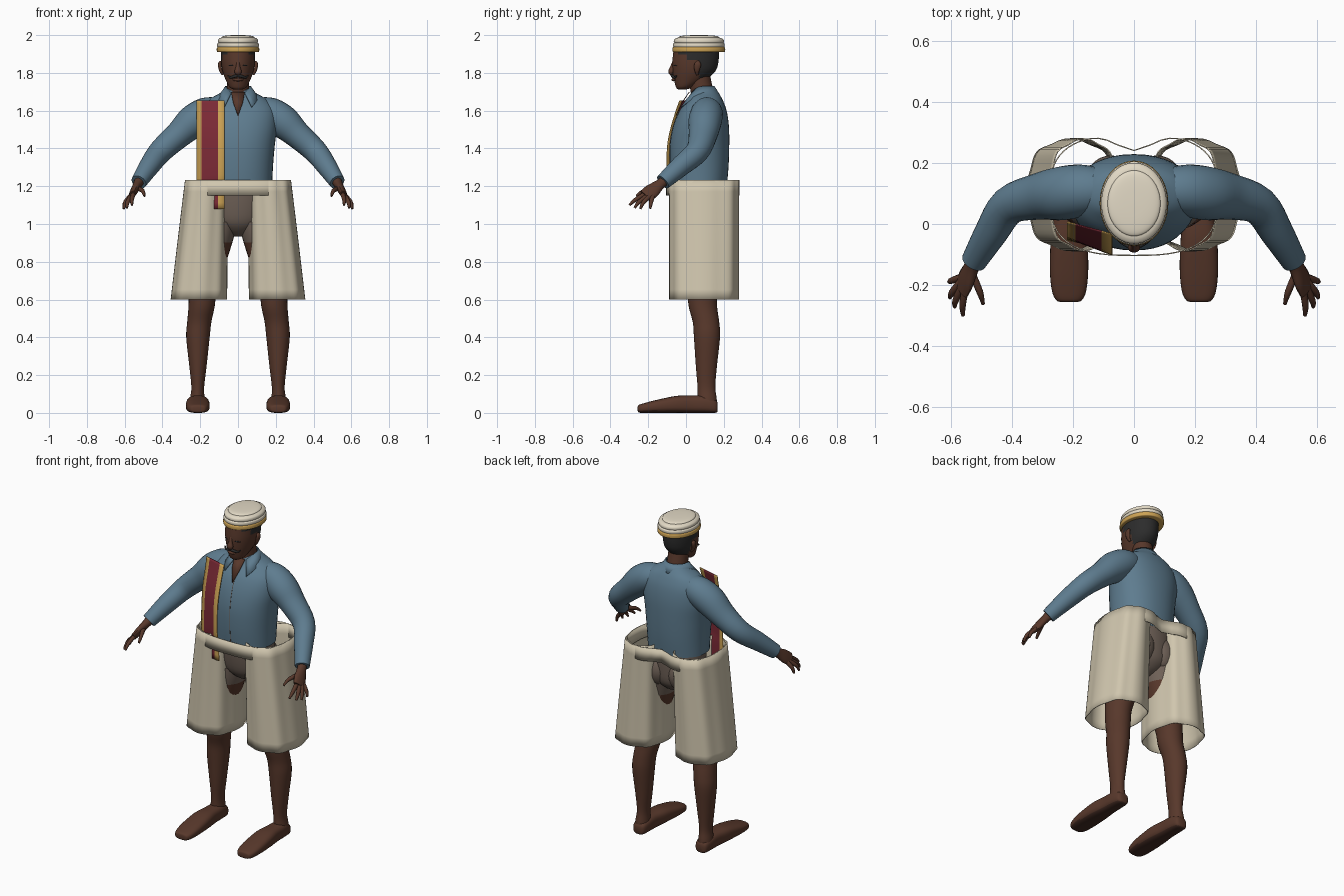
import bpy, bmesh, math
from mathutils import Vector

cube = bpy.data.objects.get("Cube")
if cube:
    bpy.data.objects.remove(cube, do_unlink=True)


def material(name, *rgb):
    lin = [(c / 255 / 12.92 if c < 11 else ((c / 255 + 0.055) / 1.055) ** 2.4) for c in rgb]
    m = bpy.data.materials.new(name)
    m.use_nodes = True
    m.diffuse_color = (*lin, 1)
    bsdf = m.node_tree.nodes["Principled BSDF"]
    bsdf.inputs["Base Color"].default_value = (*lin, 1)
    bsdf.inputs["Roughness"].default_value = 0.8
    return m


SKIN = material("brown skin", 88, 56, 43)
HAIR = material("black hair", 44, 44, 44)
SHIRT = material("blue cloth", 94, 124, 143)
CREAM = material("cream cloth", 208, 198, 174)
CAP = material("pale cap cloth", 226, 217, 197)
GOLD = material("gold trim", 204, 162, 84)
MAROON = material("maroon cloth", 124, 42, 54)
GREY = material("grey underwear", 112, 98, 88)
SOLE = material("dark sole", 66, 42, 34)


def build(name, bm, mats, rule=None, angle=50, thick=0):
    bmesh.ops.recalc_face_normals(bm, faces=bm.faces)
    for f in bm.faces:
        if rule:
            f.material_index = rule(f.calc_center_median(), f.normal)
    mesh = bpy.data.meshes.new(name)
    bm.to_mesh(mesh)
    bm.free()
    for m in mats:
        mesh.materials.append(m)
    ob = bpy.data.objects.new(name, mesh)
    bpy.context.collection.objects.link(ob)
    bpy.ops.object.select_all(action="DESELECT")
    ob.select_set(True)
    bpy.context.view_layer.objects.active = ob
    bpy.ops.object.shade_smooth_by_angle(angle=math.radians(angle))
    if thick:
        ob.modifiers.new("thickness", "SOLIDIFY").thickness = thick
    return ob


def smooth(secs, steps):
    """Catmull-Rom interpolation of section tuples."""
    out = []
    for i in range(len(secs) - 1):
        a, b, c, d = (secs[max(0, min(len(secs) - 1, i + k))] for k in (-1, 0, 1, 2))
        for s in range(steps):
            t = s / steps
            out.append([q + 0.5 * t * (r - p + t * (2 * p - 5 * q + 4 * r - s_ + t * (3 * (q - r) + s_ - p)))
                        for p, q, r, s_ in zip(a, b, c, d)])
    return out + [list(secs[-1])]


def sheet(name, rows, mats, closed=False, caps=False, side=1, **kw):
    bm = bmesh.new()
    vs = [[bm.verts.new((p[0] * side, p[1], p[2])) for p in row] for row in rows]
    n = len(vs[0])
    for a, b in zip(vs, vs[1:]):
        for i in range(n if closed else n - 1):
            j = (i + 1) % n
            bm.faces.new((a[i], a[j], b[j], b[i]))
    if caps:
        bm.faces.new(vs[0])
        bm.faces.new(vs[-1])
    return build(name, bm, mats, **kw)


def loft(name, secs, mats, kind="flat", n=28, power=2, ripple=0, steps=4, caps=True, **kw):
    """Sections are x, y, z, first radius, second radius."""
    rows = []
    secs = smooth(secs, steps)
    for k, (x, y, z, ru, rv) in enumerate(secs):
        u, v = Vector((1, 0, 0)), Vector((0, 1, 0))
        if kind == "foot":
            v = Vector((0, 0, 1))
        elif kind == "limb":
            d = Vector(secs[min(k + 1, len(secs) - 1)][:3]) - Vector(secs[max(k - 1, 0)][:3])
            d.normalize()
            u = (v - d * v.dot(d)).normalized()
            v = d.cross(u)
        row = []
        for i in range(n):
            a = math.tau * i / n
            c, s = math.cos(a), math.sin(a)
            r = 1 + ripple * math.cos(8 * a)
            c = math.copysign(abs(c) ** (2 / power), c) * r
            s = math.copysign(abs(s) ** (2 / power), s) * r
            row.append(Vector((x, y, z)) + u * (ru * c) + v * (rv * s))
        rows.append(row)
    return sheet(name, rows, mats, closed=True, caps=caps, **kw)


def limb(name, pts, mats, n=14, **kw):
    return loft(name, [(*p, p[3]) if len(p) == 4 else p for p in pts], mats, kind="limb", n=n, **kw)


# Shirt body, neckline and placket
torso = [(0, .07, 1.19, .18, .145), (0, .07, 1.3, .185, .155), (0, .072, 1.42, .195, .157),
         (0, .08, 1.52, .207, .147), (0, .09, 1.6, .2, .125), (0, .1, 1.655, .16, .095),
         (0, .1, 1.69, .1, .075), (0, .095, 1.715, .066, .062)]
loft("shirt_body", torso, [SHIRT], n=40, power=2.2)
sheet("neckline_skin", [[(-.036, .016, 1.7), (.036, .016, 1.7)], [(-.026, -.022, 1.645), (.026, -.022, 1.645)],
                        [(-.001, -.055, 1.575), (.001, -.055, 1.575)]], [SKIN], thick=.004)
limb("shirt_placket", [(.004, p[1] - p[4], p[2], .002) for p in torso[:5]], [GREY], n=6)

# Folded collar, open at the front with two points
upper, lower = [], []
for i in range(25):
    t = i / 12 - 1
    a = math.radians(t * 148)
    front = max(0, (abs(t) - .55) / .45)
    upper.append((.068 * math.sin(a), .085 + .066 * math.cos(a), 1.73 - .035 * front ** 2))
    lower.append((.098 * math.sin(a) * (1 + .4 * front), .09 + .092 * math.cos(a) - .04 * front ** 2,
                  1.68 - .06 * front ** 2))
sheet("collar", [upper, lower], [SHIRT], thick=.006)

# Head, with hair on the back and upper sides
loft("head", [(0, -.02, 1.712, .022, .022), (0, -.008, 1.725, .045, .045), (0, .022, 1.765, .066, .086),
              (0, .043, 1.81, .082, .113), (0, .05, 1.86, .089, .122), (0, .055, 1.93, .09, .12)],
     [SKIN, HAIR], n=48, steps=8,
     rule=lambda c, n: int(c.y > .07 and c.z > 1.755 or c.z > 1.87 and c.y > .0 or c.z > 1.9 and c.y > -.04))
limb("neck", [(0, .1, 1.62, .07), (0, .085, 1.7, .06), (0, .07, 1.78, .058)], [SKIN], n=24)
limb("nose", [(0, -.064, 1.86, .008), (0, -.072, 1.83, .012), (0, -.078, 1.805, .016, .02),
              (0, -.07, 1.79, .008)], [SKIN])
limb("moustache", [(-.054, -.05, 1.785, .003), (-.04, -.06, 1.776, .006), (-.018, -.071, 1.782, .008),
                   (0, -.074, 1.785, .007), (.018, -.071, 1.782, .008), (.04, -.06, 1.776, .006),
                   (.054, -.05, 1.785, .003)], [HAIR], n=8)
limb("lips", [(-.028, -.058, 1.763, .004), (0, -.068, 1.764, .009), (.028, -.058, 1.763, .004)], [SKIN], n=8)

# Round cap: gold band, two rolls, domed crown
def ring(z, k):
    return (0, .068, z, .112 * k, .139 * k)

loft("cap_band", [ring(1.91, .95), ring(1.914, 1), ring(1.932, 1), ring(1.938, .95)], [GOLD], n=48)
loft("cap_lower_roll", [ring(1.934, .93), ring(1.94, .98), ring(1.954, .98), ring(1.96, .92)], [CAP], n=48)
loft("cap_upper_roll", [ring(1.958, .92), ring(1.964, .955), ring(1.976, .94), ring(1.984, .86),
                        ring(1.987, .78)], [CAP], n=48)
loft("cap_crown", [ring(1.98, .77), ring(1.99, .765), ring(1.996, .65), ring(1.999, .4), ring(2, .05)],
     [CAP], n=48)

# Hips in underwear
loft("underwear", [(0, .09, .935, .03, .03), (0, .09, .96, .08, .075), (0, .09, 1.01, .145, .115),
                   (0, .085, 1.1, .17, .13), (0, .08, 1.21, .175, .135)], [GREY])

# Striped stole over the right shoulder
stole = []
for z, y, depth in smooth([(1.655, -.035, .04), (1.6, -.055, .05), (1.5, -.085, .055), (1.4, -.102, .06),
                           (1.26, -.103, .055), (1.2, -.09, .04), (1.08, -.085, .03)], 3):
    stole.append([(x, y + depth * (-.07 - x) / .15, z) for x in (-.22, -.192, -.106, -.072)])
sheet("stole", stole, [GOLD, MAROON], thick=.004, rule=lambda c, n: int(-.19 < c.x < -.107))

# Waistband joining the two shorts legs, dipping at the back
band = []
for z in (1.15, 1.232):
    row = []
    for i in range(64):
        a = math.tau * i / 64
        c, s = math.cos(a), math.sin(a)
        x = .278 * math.copysign(abs(c) ** .7, c)
        y = .2 * math.copysign(abs(s) ** .7, s)
        if y > 0:
            y *= 1 - .26 * math.exp(-(x / .08) ** 2)
        row.append((x, .095 + y, z))
    band.append(row)
sheet("waistband", band, [CREAM], closed=True, thick=.004)

for side, label in ((1, "left"), (-1, "right")):
    # Sleeve and hand
    limb(label + "_sleeve", [(.1, .11, 1.6, .07), (.17, .11, 1.585, .085), (.24, .1, 1.54, .088),
                             (.315, .09, 1.472, .076, .072), (.41, .06, 1.385, .063),
                             (.47, -.03, 1.305, .054), (.525, -.122, 1.222, .042)], [SHIRT], n=24, side=side)
    limb(label + "_palm", [(.515, -.1, 1.24, .03), (.53, -.135, 1.212, .028, .024),
                           (.55, -.18, 1.175, .042, .02), (.565, -.215, 1.148, .04, .014)], [SKIN], side=side)
    fingers = {"thumb": ((.53, -.165, 1.19), (.505, -.225, 1.175), (.495, -.262, 1.148)),
               "index": ((.552, -.205, 1.165), (.562, -.265, 1.13), (.561, -.3, 1.1)),
               "middle": ((.562, -.2, 1.152), (.585, -.25, 1.115), (.588, -.272, 1.085)),
               "ring": ((.568, -.19, 1.148), (.597, -.225, 1.115), (.604, -.242, 1.08)),
               "little": ((.565, -.175, 1.15), (.597, -.185, 1.115), (.607, -.19, 1.082))}
    for finger, (a, b, c) in fingers.items():
        limb(f"{label}_{finger}_finger", [(*a, .013), (*b, .011), (*c, .006)], [SKIN], n=8, side=side)

    # Ear, eye and collar-side face details
    limb(label + "_ear", [(.08, .06, 1.79, .006), (.092, .058, 1.815, .014, .009),
                          (.097, .062, 1.845, .018, .009), (.09, .065, 1.86, .008)], [SKIN], side=side)
    limb(label + "_eye", [(.02, -.066, 1.838, .002), (.036, -.061, 1.84, .004), (.052, -.05, 1.837, .002)],
         [HAIR], n=6, side=side)

    # Bare leg, buttock and slipper-shaped foot
    loft(label + "_leg", [(.215, .115, .04, .042, .05), (.215, .112, .08, .038, .05), (.213, .108, .14, .034, .047),
                          (.212, .108, .25, .046, .056), (.212, .111, .4, .062, .069),
                          (.205, .106, .48, .064, .07), (.193, .09, .56, .069, .075),
                          (.185, .085, .65, .074, .08), (.152, .085, .8, .09, .1),
                          (.122, .085, .93, .1, .11), (.1, .09, 1.01, .095, .115)],
         [SKIN, GREY], side=side, rule=lambda c, n: int(c.z > .9))
    loft(label + "_buttock", [(.075, .13, .965, .02, .02), (.075, .135, .99, .06, .065),
                              (.075, .14, 1.06, .085, .085), (.075, .13, 1.14, .08, .075),
                              (.075, .1, 1.19, .05, .05)], [GREY], side=side)
    loft(label + "_foot", [(.213, .168, .03, .02, .02), (.213, .155, .035, .038, .035), (.213, .1, .045, .047, .045),
                           (.213, .03, .046, .05, .046), (.213, -.05, .045, .06, .045),
                           (.213, -.15, .035, .063, .035), (.213, -.22, .026, .056, .026),
                           (.213, -.25, .022, .042, .02), (.213, -.256, .022, .025, .01)],
         [SKIN, SOLE], kind="foot", power=2.8, side=side, rule=lambda c, n: int(n.z < -.7))

    # Wide pleated shorts leg, open at both ends
    loft(label + "_shorts_leg", [(.207, .096, .6, .146, .181), (.188, .096, .9, .13, .181),
                                 (.165, .096, 1.232, .113, .181)], [CREAM], n=64, power=2.5,
         ripple=.025, caps=False, thick=.004, side=side)
